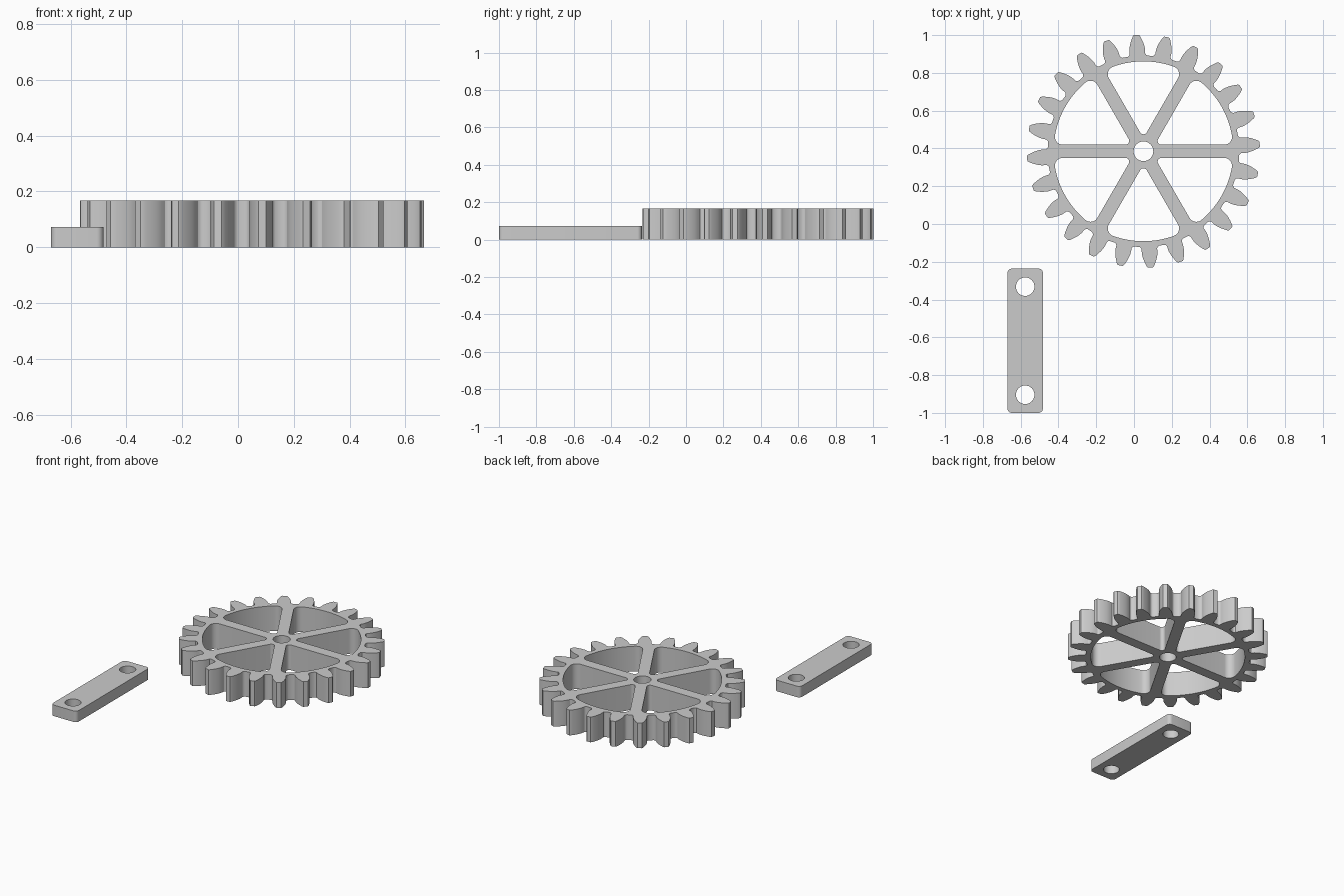
import bpy, bmesh, math
from math import sin, cos, pi, radians, hypot, acos, asin, atan2, sqrt

if "Cube" in bpy.data.objects:
    bpy.data.objects.remove(bpy.data.objects["Cube"])

grey = bpy.data.materials.new("light grey")
grey.diffuse_color = (0.6, 0.6, 0.6, 1)
grey.use_nodes = True
grey.node_tree.nodes["Principled BSDF"].inputs["Base Color"].default_value = grey.diffuse_color


def arc(cx, cy, r, a0, a1, n):
    """Points along an arc, angles in radians."""
    return [(cx + r * cos(a0 + (a1 - a0) * i / n),
             cy + r * sin(a0 + (a1 - a0) * i / n)) for i in range(n + 1)]


def circle(cx, cy, r, n=48):
    return arc(cx, cy, r, 0, 2 * pi, n)[:-1]


def rotate(pts, a):
    return [(x * cos(a) - y * sin(a), x * sin(a) + y * cos(a)) for x, y in pts]


def plate(name, loops, height, location):
    """Extrude an outline with holes into a flat part."""
    bm = bmesh.new()
    for pts in loops:
        vs = [bm.verts.new((x, y, 0)) for x, y in pts]
        for a, b in zip(vs, vs[1:] + vs[:1]):
            bm.edges.new((a, b))
    bmesh.ops.triangle_fill(bm, use_beauty=True, edges=bm.edges[:], normal=(0, 0, 1))
    ext = bmesh.ops.extrude_face_region(bm, geom=bm.faces[:], use_keep_orig=True)
    top = [g for g in ext["geom"] if isinstance(g, bmesh.types.BMVert)]
    bmesh.ops.translate(bm, verts=top, vec=(0, 0, height))
    bmesh.ops.recalc_face_normals(bm, faces=bm.faces[:])
    me = bpy.data.meshes.new(name)
    bm.to_mesh(me)
    bm.free()
    me.materials.append(grey)
    ob = bpy.data.objects.new(name, me)
    ob.location = location
    bpy.context.collection.objects.link(ob)
    bpy.ops.object.select_all(action='DESELECT')
    ob.select_set(True)
    bpy.context.view_layer.objects.active = ob
    bpy.ops.object.shade_smooth_by_angle(angle=radians(30))
    return ob


# Gear outline: involute teeth with rounded roots
TEETH, TIP, PITCH, ROOT = 24, 0.617, 0.57, 0.507
BASE = PITCH * cos(radians(20))
STEP = 2 * pi / TEETH


def involute(r):
    a = acos(min(1, BASE / r))
    return math.tan(a) - a


def half_angle(r):
    return radians(3.6) + involute(PITCH) - involute(max(r, BASE))


flank = [(ROOT, radians(5.9)), (ROOT + 0.004, radians(5.1)), (ROOT + 0.011, radians(4.55))]
flank += [(r, half_angle(r)) for r in (0.536, 0.548, 0.56, 0.573, 0.586, 0.599, 0.61)]
flank += [(TIP, half_angle(TIP) - radians(0.2))]
tooth = [(r, -a) for r, a in flank] + [(r, a) for r, a in reversed(flank)]
outline = []
for i in range(TEETH):
    mid = radians(3.5) + i * STEP
    outline += [(r * cos(mid + a), r * sin(mid + a)) for r, a in tooth]

# Spoke window: wedge with rounded corners, between the spokes at 0 and 60 degrees
RIM, HALF_SPOKE, FO, FI = 0.476, 0.035, 0.042, 0.02
oy = HALF_SPOKE + FO
ox = sqrt((RIM - FO) ** 2 - oy ** 2)
tilt = atan2(oy, ox)
d = (HALF_SPOKE + FI) / sin(pi / 6)
window = arc(d * cos(pi / 6), d * sin(pi / 6), FI, radians(150), radians(270), 10)
window += arc(ox, oy, FO, -pi / 2, tilt, 10)
window += arc(0, 0, RIM, tilt, pi / 3 - tilt, 20)[1:-1]
c, s = cos(pi / 3 - tilt) * (RIM - FO), sin(pi / 3 - tilt) * (RIM - FO)
window += arc(c, s, FO, pi / 3 - tilt, radians(150), 10)

windows = [rotate(window, k * pi / 3) for k in range(6)]
plate("gear_wheel", [outline, circle(0, 0, 0.052)] + windows, 0.167, (0.05, 0.385, 0))

# Link bar with rounded corners and two pin holes
W, L, R = 0.094, 0.382, 0.024
bar = []
for k, (sx, sy) in enumerate([(1, 1), (-1, 1), (-1, -1), (1, -1)]):
    bar += arc(sx * (W - R), sy * (L - R), R, k * pi / 2, (k + 1) * pi / 2, 6)
holes = [circle(0, y, 0.049, 40) for y in (-0.286, 0.286)]
plate("link_bar", [bar] + holes, 0.073, (-0.576, -0.618, 0))
